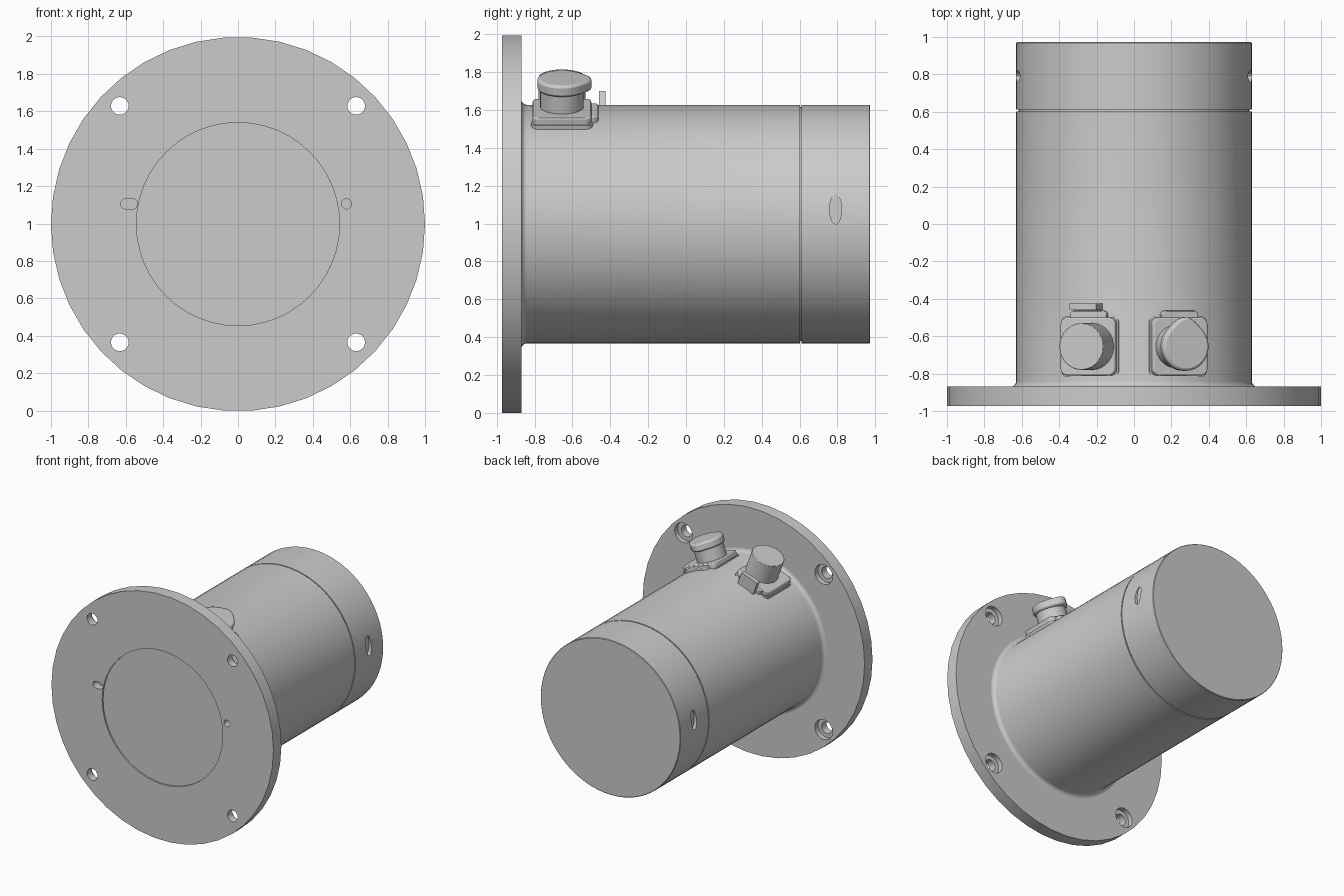
import bpy, bmesh, math
from mathutils import Matrix, Vector

if "Cube" in bpy.data.objects:
    bpy.data.objects.remove(bpy.data.objects["Cube"])

ZC = 0.997          # height of the main axis
gray = bpy.data.materials.new("plain gray")
gray.diffuse_color = (0.6, 0.6, 0.6, 1)
gray.use_nodes = True
gray.node_tree.nodes["Principled BSDF"].inputs["Base Color"].default_value = gray.diffuse_color


def finish(name, bm, bevel=0):
    bmesh.ops.recalc_face_normals(bm, faces=bm.faces)
    me = bpy.data.meshes.new(name)
    bm.to_mesh(me)
    bm.free()
    me.materials.append(gray)
    ob = bpy.data.objects.new(name, me)
    bpy.context.collection.objects.link(ob)
    if bevel:
        m = ob.modifiers.new("bevel", "BEVEL")
        m.width, m.segments, m.limit_method = bevel, 2, "ANGLE"
        m.angle_limit = math.radians(50)
    return ob


def select(ob):
    bpy.ops.object.select_all(action="DESELECT")
    ob.select_set(True)
    bpy.context.view_layer.objects.active = ob


def smooth(ob):
    select(ob)
    bpy.ops.object.shade_smooth_by_angle(angle=math.radians(30))


def prism(name, outline, w0, w1, mat, bevel=0):
    """Extrude a 2D outline along local z from w0 to w1."""
    bm = bmesh.new()
    lo = [bm.verts.new(mat @ Vector((x, y, w0))) for x, y in outline]
    hi = [bm.verts.new(mat @ Vector((x, y, w1))) for x, y in outline]
    bm.faces.new(lo)
    bm.faces.new(hi)
    n = len(lo)
    for i in range(n):
        j = (i + 1) % n
        bm.faces.new((lo[i], lo[j], hi[j], hi[i]))
    return finish(name, bm, bevel)


def lathe(name, profile, n):
    """Spin (radius, y) points about the main axis; ends are capped."""
    bm = bmesh.new()
    rings = []
    for r, y in profile:
        rings.append([bm.verts.new((r * math.cos(2 * math.pi * i / n), y,
                                    ZC + r * math.sin(2 * math.pi * i / n))) for i in range(n)])
    for a, b in zip(rings, rings[1:]):
        for i in range(n):
            j = (i + 1) % n
            bm.faces.new((a[i], a[j], b[j], b[i]))
    bm.faces.new(rings[0])
    bm.faces.new(rings[-1])
    return finish(name, bm)


def ellipse(rx, ry=None, n=32, cx=0, cy=0):
    ry = ry or rx
    return [(cx + rx * math.cos(2 * math.pi * i / n), cy + ry * math.sin(2 * math.pi * i / n))
            for i in range(n)]


def rounded(hx, hy, r, cx=0, cy=0, seg=5):
    pts = []
    for k, (sx, sy) in enumerate(((1, 1), (-1, 1), (-1, -1), (1, -1))):
        for i in range(seg + 1):
            a = math.pi / 2 * (k + i / seg)
            pts.append((cx + sx * (hx - r) + r * math.cos(a), cy + sy * (hy - r) + r * math.sin(a)))
    return pts


def cut(ob, cutters):
    for c in cutters:
        m = ob.modifiers.new("cut", "BOOLEAN")
        m.operation, m.solver, m.object = "DIFFERENCE", "EXACT", c
        select(ob)
        bpy.ops.object.modifier_apply(modifier=m.name)
        bpy.data.objects.remove(c)


# local frame looking out of the front: x right, y up, z = -y
FRONT = Matrix.Translation((0, 0, ZC)) @ Matrix.Rotation(math.pi / 2, 4, "X")

# mounting flange with bolt holes, counterbores, recess, slot and pin hole
flange = prism("flange", ellipse(1, n=42), 0.87, 0.972, FRONT)
cutters = []
for sx in (-1, 1):
    for sy in (-1, 1):
        x, y = 0.632 * sx, 0.632 * sy
        cutters.append(prism("bolt_hole", ellipse(0.047, n=24, cx=x, cy=y), 0.8, 1.1, FRONT))
        cutters.append(prism("counterbore", ellipse(0.08, n=24, cx=x, cy=y), 0.8, 0.91, FRONT))
cutters.append(prism("recess", ellipse(0.543, n=48), 0.96, 1.1, FRONT))
cutters.append(prism("slot", rounded(0.045, 0.027, 0.0265, -0.582, 0.108), 0.91, 1.1, FRONT))
cutters.append(prism("pin_hole", ellipse(0.027, n=20, cx=0.58, cy=0.108), 0.91, 1.1, FRONT))
cut(flange, cutters)
smooth(flange)

# main barrel with a fillet at its foot
R = 0.63
f = 0.03
fillet = [(R + f - f * math.sin(a), -0.87 + f - f * math.cos(a))
          for a in (math.pi / 2 * i / 4 for i in range(5))]
barrel = lathe("barrel", [(R + f, -0.9)] + fillet + [(R, 0.602), (R - 0.012, 0.602), (R - 0.012, 0.62)], 72)
smooth(barrel)

# rear cover, separated by a thin groove, with an oval spot on each side
cover = lathe("rear_cover", [(R - 0.012, 0.6), (R - 0.012, 0.611), (R, 0.611),
                             (R, 0.968), (R - 0.004, 0.972)], 72)
spots = []
for s in (-1, 1):
    side = Matrix(((0, 0, s, 0), (s, 0, 0, 0.79), (0, 1, 0, 1.075), (0, 0, 0, 1)))
    spots.append(prism("side_spot", ellipse(0.032, 0.078, 28), 0.605, 0.8, side))
cut(cover, spots)
smooth(cover)

# two tilted connectors on top of the barrel
cap_outline = []
for i in range(56):
    a = 2 * math.pi * i / 56
    d = math.remainder(a - math.pi / 2, 2 * math.pi)
    r = 0.13 + 0.027 * math.exp(-(d / 0.42) ** 2)
    cap_outline.append((r * math.cos(a), r * math.sin(a)))

for side, s in (("left", -1), ("right", 1)):
    m = Matrix.Translation((0, -0.655, ZC)) @ Matrix.Rotation(s * math.radians(20), 4, "Y")
    off = 0.025 * s
    parts = [
        prism(side + "_gasket", rounded(0.163, 0.163, 0.035, off), 0.585, 0.622, m),
        prism(side + "_base", rounded(0.155, 0.155, 0.035, off), 0.60, 0.66, m, 0.008),
        prism(side + "_base_ear", rounded(0.105, 0.06, 0.025, off, 0.132), 0.60, 0.652, m, 0.006),
    ]
    if s < 0:
        parts += [
            prism("open_socket", ellipse(0.125, n=40), 0.64, 0.825, m, 0.004),
            prism("hinge_tab", rounded(0.075, 0.018, 0.003, off, 0.213), 0.60, 0.73, m),
        ]
    else:
        parts += [
            prism("capped_socket", ellipse(0.115, n=40), 0.64, 0.77, m),
            prism("socket_cap", cap_outline, 0.757, 0.822, m, 0.014),
        ]
    for p in parts:
        smooth(p)
